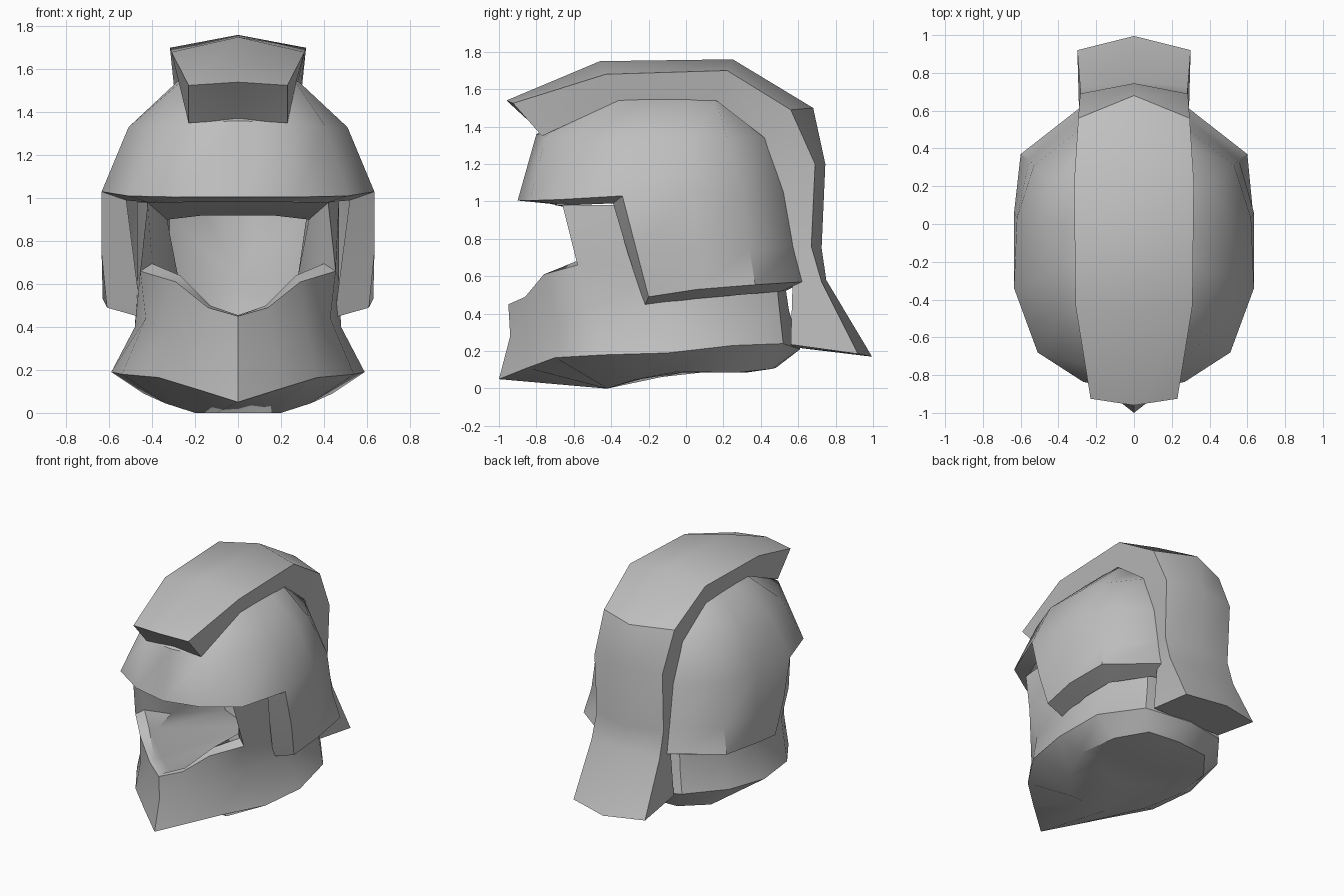
import bpy, bmesh, math
from mathutils import Vector

steel = bpy.data.materials.new("steel_grey")
steel.diffuse_color = (0.52, 0.52, 0.52, 1)
CENTRE = Vector((0, -0.1, 0.75))


def build(name, lofts, outward=1, angle=38):
    """Each loft is a list of half-sections (x >= 0), mirrored over x = 0."""
    bm = bmesh.new()
    for rows in lofts:
        for side in (1, -1):
            grid = [[bm.verts.new((side * x, y, z)) for x, y, z in r] for r in rows]
            for a, b in zip(grid, grid[1:]):
                for i in range(len(a) - 1):
                    quad = [a[i], a[i + 1], b[i + 1], b[i]]
                    bm.faces.new(quad[::side])
    bmesh.ops.remove_doubles(bm, verts=bm.verts, dist=0.0005)
    bmesh.ops.dissolve_degenerate(bm, edges=bm.edges, dist=0.0005)
    bm.normal_update()
    # turn the surface to face away from (or towards) the middle
    facing = sum(f.calc_area() * f.normal.dot(f.calc_center_median() - CENTRE) for f in bm.faces)
    if facing * outward < 0:
        bmesh.ops.reverse_faces(bm, faces=bm.faces)
    me = bpy.data.meshes.new(name)
    bm.to_mesh(me)
    bm.free()
    me.materials.append(steel)
    ob = bpy.data.objects.new(name, me)
    bpy.context.collection.objects.link(ob)
    bpy.ops.object.select_all(action='DESELECT')
    bpy.context.view_layer.objects.active = ob
    ob.select_set(True)
    bpy.ops.object.shade_smooth_by_angle(angle=math.radians(angle))
    return ob


def point(n, *p):
    """A section closed to a single point."""
    return [p] * n


# Dome: brow ring up to the crown, sections run front to back
brow = [(0, -.90, 1.005), (.27, -.835, 1.005), (.51, -.68, 1.01), (.635, -.34, 1.03),
        (.62, .03, 1.05), (.53, .31, 1.05), (.26, .52, 1.05), (0, .58, 1.05)]
upper = [(0, -.80, 1.36), (.25, -.75, 1.35), (.41, -.56, 1.33), (.51, -.29, 1.33),
         (.50, .02, 1.33), (.44, .22, 1.33), (.26, .42, 1.34), (0, .46, 1.36)]
crown = [(0, -.40, 1.57), (.15, -.39, 1.56), (.27, -.36, 1.54), (.28, -.2, 1.545),
         (.28, 0, 1.545), (.27, .16, 1.54), (.12, .19, 1.56), (0, .2, 1.57)]
# Cheek and nape guard below the brow
guard = [(.635, -.265, .74), (.635, .06, .74), (.555, .34, .74), (.27, .57, .76), (0, .60, .76)]
rim = [(.61, -.20, .49), (.63, .06, .53), (.60, .37, .555), (.28, .62, .57), (0, .64, .575)]
# Thick edge that turns in all along the brow, cheeks and nape
edge_out = brow[:4] + [guard[0]] + rim
edge_in = [(0, -.70, .985), (.2, -.69, .985), (.42, -.62, .98), (.52, -.39, .99),
           (.485, -.31, .72), (.45, -.22, .445), (.48, .05, .48), (.46, .28, .50),
           (.27, .51, .52), (0, .53, .52)]
build("dome", [[brow, upper, crown, point(8, 0, -.1, 1.6)],
               [rim, guard, brow[3:]],
               [edge_in, edge_out]])

# Jaw and neck: underside floor, lower lip, collar, jaw edge
floor = [(0, -.16, .085), (.08, -.15, .085), (.17, -.12, .085), (.27, -.02, .085),
         (.31, .08, .085), (.27, .21, .085), (.17, .30, .085), (0, .32, .085)]
lip = [(0, -.43, 0), (.1, -.425, 0), (.2, -.42, 0), (.34, -.28, .045),
       (.44, -.05, .09), (.40, .27, .085), (.25, .46, .105), (0, .48, .11)]
collar = [(0, -1, .05), (.19, -.85, .11), (.37, -.70, .165), (.54, -.44, .18),
          (.59, -.1, .19), (.54, .25, .23), (.33, .52, .24), (0, .61, .21)]
throat = [(0, -.94, .28), (.17, -.85, .30), (.32, -.72, .36), (.43, -.53, .44),
          (.48, -.1, .40), (.46, .22, .41), (.30, .50, .42), (0, .55, .42)]
jaw = [(0, -.95, .45), (.14, -.86, .49), (.29, -.76, .61), (.455, -.58, .66),
       (.47, -.1, .62), (.45, .2, .62), (.28, .48, .62), (0, .52, .62)]
temple = [(.42, -.66, .98), (.47, -.2, .98), (.44, .2, .98), (.24, .42, .98), (0, .46, .98)]
build("jaw_and_neck", [[point(8, 0, .08, .085), floor, lip, collar, throat, jaw],
                       [jaw[3:], temple]])

# Face opening: bevelled frame leading into the hollow, sections run bottom to top
mouth = jaw[:4] + [temple[0], (.16, -.72, .985), (0, -.73, .985)]
frame = [(0, -.90, .455), (.13, -.82, .50), (.27, -.68, .64), (.40, -.55, .695),
         (.41, -.61, .97), (.16, -.66, .975), (0, -.67, .975)]
throat_in = [(0, -.80, .42), (.12, -.74, .47), (.26, -.60, .61), (.28, -.40, .64),
             (.33, -.40, .90), (.16, -.42, .92), (0, -.43, .92)]
back_in = [(0, .30, .30), (.12, .30, .32), (.28, .25, .42), (.32, .22, .60),
           (.32, .22, .92), (.16, .36, .94), (0, .40, .94)]
build("face_lining", [[mouth, frame, throat_in, back_in, point(7, 0, .40, .62)]], outward=-1)

# Crest: ridge line, outer edge and foot at each station, front to back
stations = [
    [(0, -.96, 1.54), (.23, -.925, 1.525), (.23, -.77, 1.35)],
    [(0, -.46, 1.75), (.31, -.43, 1.68), (.27, -.36, 1.54)],
    [(0, .25, 1.76), (.317, .22, 1.70), (.28, .16, 1.54)],
    [(0, .68, 1.50), (.295, .56, 1.49), (.265, .42, 1.34)],
    [(0, .745, 1.20), (.285, .69, 1.20), (.255, .51, 1.05)],
    [(0, .725, .75), (.28, .67, .76), (.26, .56, .76)],
    [(0, .75, .58), (.285, .725, .57), (.27, .57, .57)],
    [(0, .995, .17), (.30, .92, .185), (.29, .56, .235)],
]
build("crest", [[point(3, 0, -.77, 1.365)] + stations + [point(3, 0, .58, .22)]])
